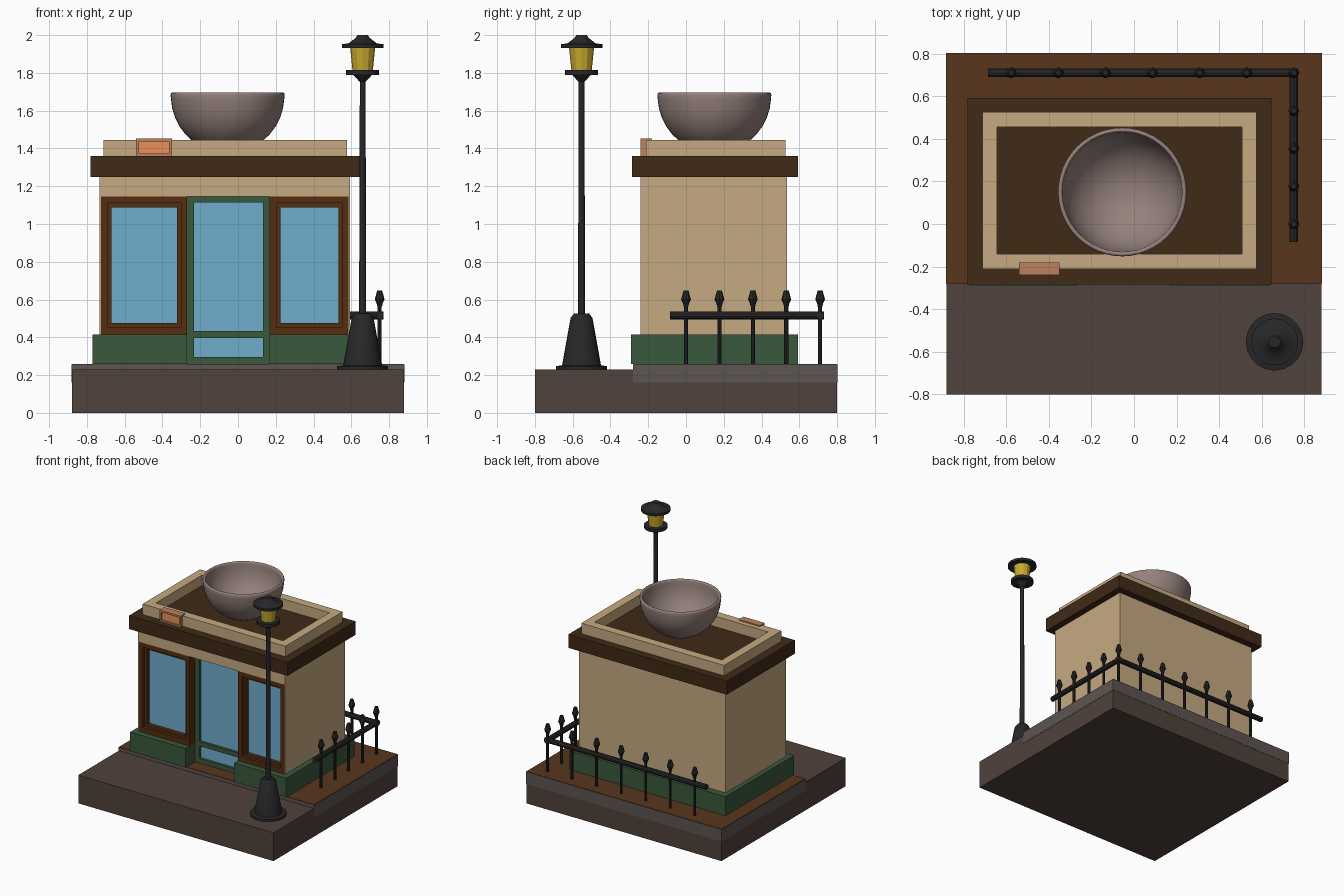
import bpy, bmesh, math
from mathutils import Vector

if "Cube" in bpy.data.objects:
    bpy.data.objects.remove(bpy.data.objects["Cube"])


def mat(name, r, g, b):
    m = bpy.data.materials.new(name)
    m.diffuse_color = (r, g, b, 1)
    m.use_nodes = True
    m.node_tree.nodes["Principled BSDF"].inputs["Base Color"].default_value = m.diffuse_color
    return m


TAN = mat("tan_plaster", .56, .40, .22)
DARK = mat("dark_brown", .05, .023, .008)
WOOD = mat("wood", .09, .027, .005)
GREEN = mat("green_paint", .042, .098, .045)
GLASS = mat("blue_glass", .16, .42, .61)
STONE = mat("pavement", .08, .054, .045)
KERB = mat("kerb", .107, .089, .084)
SOIL = mat("soil", .098, .037, .012)
IRON = mat("black_iron", .02, .02, .022)
LIGHT = mat("yellow_glass", .58, .40, .03)
CLAY = mat("grey_clay", .30, .22, .20)
ORANGE = mat("orange", .81, .28, .10)
COPPER = mat("copper", .51, .22, .11)


def finish(name, bm, m):
    bmesh.ops.recalc_face_normals(bm, faces=bm.faces)
    me = bpy.data.meshes.new(name)
    bm.to_mesh(me)
    bm.free()
    ob = bpy.data.objects.new(name, me)
    bpy.context.collection.objects.link(ob)
    me.materials.append(m)
    return ob


def prism(name, outline, z0, z1, m):
    """Extrude a plan outline upwards."""
    bm = bmesh.new()
    f = bm.faces.new([bm.verts.new((x, y, z0)) for x, y in outline])
    r = bmesh.ops.extrude_face_region(bm, geom=[f])
    for v in r["geom"]:
        if isinstance(v, bmesh.types.BMVert):
            v.co.z = z1
    if f.is_valid is False or len(bm.faces) < len(outline) + 2:
        bottom = [v for v in bm.verts if abs(v.co.z - z0) < 1e-6]
        bmesh.ops.contextual_create(bm, geom=bottom)
    return finish(name, bm, m)


def box(name, x0, x1, y0, y1, z0, z1, m):
    return prism(name, [(x0, y0), (x1, y0), (x1, y1), (x0, y1)], z0, z1, m)


def frame(name, outer, inner, d0, d1, m, upright=True):
    """Mitred rectangular ring; rectangles are (u0, u1, v0, v1), depth d0..d1."""
    bm = bmesh.new()

    def loop(r, d):
        u0, u1, v0, v1 = r
        pts = [(u0, v0), (u1, v0), (u1, v1), (u0, v1)]
        return [bm.verts.new((u, d, v) if upright else (u, v, d)) for u, v in pts]

    loops = [loop(outer, d0), loop(inner, d0), loop(inner, d1), loop(outer, d1)]
    for i in range(4):
        a, b = loops[i], loops[(i + 1) % 4]
        for j in range(4):
            k = (j + 1) % 4
            bm.faces.new((a[j], a[k], b[k], b[j]))
    return finish(name, bm, m)


def lathe(name, profile, x, y, n, m, smooth=40):
    """Turn an (r, z) profile about a vertical axis; ends are capped."""
    bm = bmesh.new()
    rings = []
    for r, z in profile:
        rings.append([bm.verts.new((x + r * math.cos(2 * math.pi * i / n),
                                    y + r * math.sin(2 * math.pi * i / n), z)) for i in range(n)])
    for a, b in zip(rings, rings[1:]):
        for i in range(n):
            k = (i + 1) % n
            bm.faces.new((a[i], a[k], b[k], b[i]))
    bm.faces.new(rings[0])
    bm.faces.new(rings[-1])
    ob = finish(name, bm, m)
    if smooth:
        bpy.ops.object.select_all(action='DESELECT')
        ob.select_set(True)
        bpy.context.view_layer.objects.active = ob
        bpy.ops.object.shade_smooth_by_angle(angle=math.radians(smooth))
    return ob


def rod(name, a, b, r, m, n=10):
    a, b = Vector(a), Vector(b)
    bm = bmesh.new()
    bmesh.ops.create_cone(bm, cap_ends=True, segments=n, radius1=r, radius2=r, depth=(b - a).length)
    rot = (b - a).to_track_quat('Z', 'Y')
    for v in bm.verts:
        v.co = rot @ v.co + (a + b) / 2
    return finish(name, bm, m)


# Ground
box("pavement", -.88, .88, -.80, .80, 0, .23, STONE)
box("kerb_slab", -.882, .882, -.28, .802, .16, .257, KERB)
box("soil_top", -.88, .88, -.279, .80, .25, .26, SOIL)

# Building walls with a niche for the shopfront
prism("plinth", [(-.77, -.29), (-.27, -.29), (-.27, -.12), (.168, -.12), (.168, -.29),
                 (.637, -.29), (.637, .592), (-.77, .592)], .26, .415, GREEN)
prism("walls", [(-.732, -.24), (-.726, -.24), (-.726, -.12), (.586, -.12), (.586, -.24),
                (.592, -.24), (.592, .535), (-.732, .535)], .415, 1.145, TAN)
box("upper_wall", -.732, .592, -.24, .535, 1.145, 1.25, TAN)

# Roof
box("cornice", -.782, .646, -.285, .592, 1.25, 1.36, DARK)
frame("parapet", (-.712, .576, -.212, .526), (-.642, .506, -.141, .456), 1.36, 1.445, TAN, False)

# Windows, stepped inwards
for side, x0, x1 in (("left", -.726, -.27), ("right", .168, .586)):
    frame(side + "_window_frame", (x0, x1, .415, 1.145),
          (x0 + .035, x1 - .033, .455, 1.11), -.24, -.12, WOOD)
    frame(side + "_window_sash", (x0 + .035, x1 - .033, .455, 1.11),
          (x0 + .056, x1 - .054, .476, 1.088), -.215, -.13, WOOD)
    box(side + "_window_glass", x0 + .056, x1 - .054, -.185, -.17, .476, 1.088, GLASS)

# Recessed door
frame("door_frame", (-.27, .168, .26, 1.145), (-.233, .132, .296, 1.115), -.165, -.12, GREEN)
box("door_rail", -.233, .132, -.165, -.12, .397, .434, GREEN)
box("door_glass", -.233, .132, -.145, -.125, .296, 1.115, GLASS)

# Small plaque on the parapet
frame("plaque_frame", (-.54, -.35, 1.36, 1.453), (-.525, -.365, 1.372, 1.438), -.24, -.18, COPPER)
box("plaque_panel", -.525, -.365, -.228, -.19, 1.372, 1.438, ORANGE)

# Roof bowl: outer curve, rolled rim, inner curve
arc = [math.radians(a) for a in (8, 18, 28, 38, 48, 58, 68, 78, 87)]
outer = [(.30 * math.sin(a), 1.675 - .30 * math.cos(a)) for a in arc]
inner = [(.28 * math.sin(a), 1.675 - .28 * math.cos(a)) for a in reversed(arc)]
rim = [(.302, 1.683), (.299, 1.693), (.291, 1.697), (.284, 1.693), (.281, 1.683)]
lathe("bowl", outer + rim + inner, -.055, .15, 48, CLAY, 60)

# Street lamp
LX, LY = .66, -.553
lathe("lamp_base", [(.135, .23), (.135, .247), (.103, .252), (.058, .503), (.04, .526)],
      LX, LY, 20, IRON)
lathe("lamp_pole", [(.019, .52), (.015, 1.765)], LX, LY, 12, IRON)
lathe("lamp_collar", [(.018, 1.755), (.05, 1.79), (.087, 1.79), (.087, 1.815)], LX, LY, 20, IRON)
lathe("lamp_glass", [(.054, 1.815), (.066, 1.932)], LX, LY, 12, LIGHT, 0)
lathe("lamp_cap", [(.11, 1.932), (.11, 1.952), (.075, 1.956), (.036, 1.986), (.028, 2.0)],
      LX, LY, 20, IRON)

# Iron fence round the back and right side
FX, FY, RZ = .75, .71, .516
rod("back_rail", (-.685, FY, RZ), (FX + .02, FY, RZ), .021, IRON)
rod("side_rail", (FX, -.085, RZ), (FX, FY + .02, RZ), .021, IRON)
posts = [(-.576 + .221 * i, FY) for i in range(7)] + [(FX, .177 * i) for i in range(4)]
for i, (x, y) in enumerate(posts):
    rod(f"fence_post_{i}", (x, y, .255), (x, y, .57), .011, IRON, 8)
    lathe(f"fence_finial_{i}", [(.012, .562), (.016, .58), (.026, .60), (.013, .648)],
          x, y, 8, IRON, 0)
